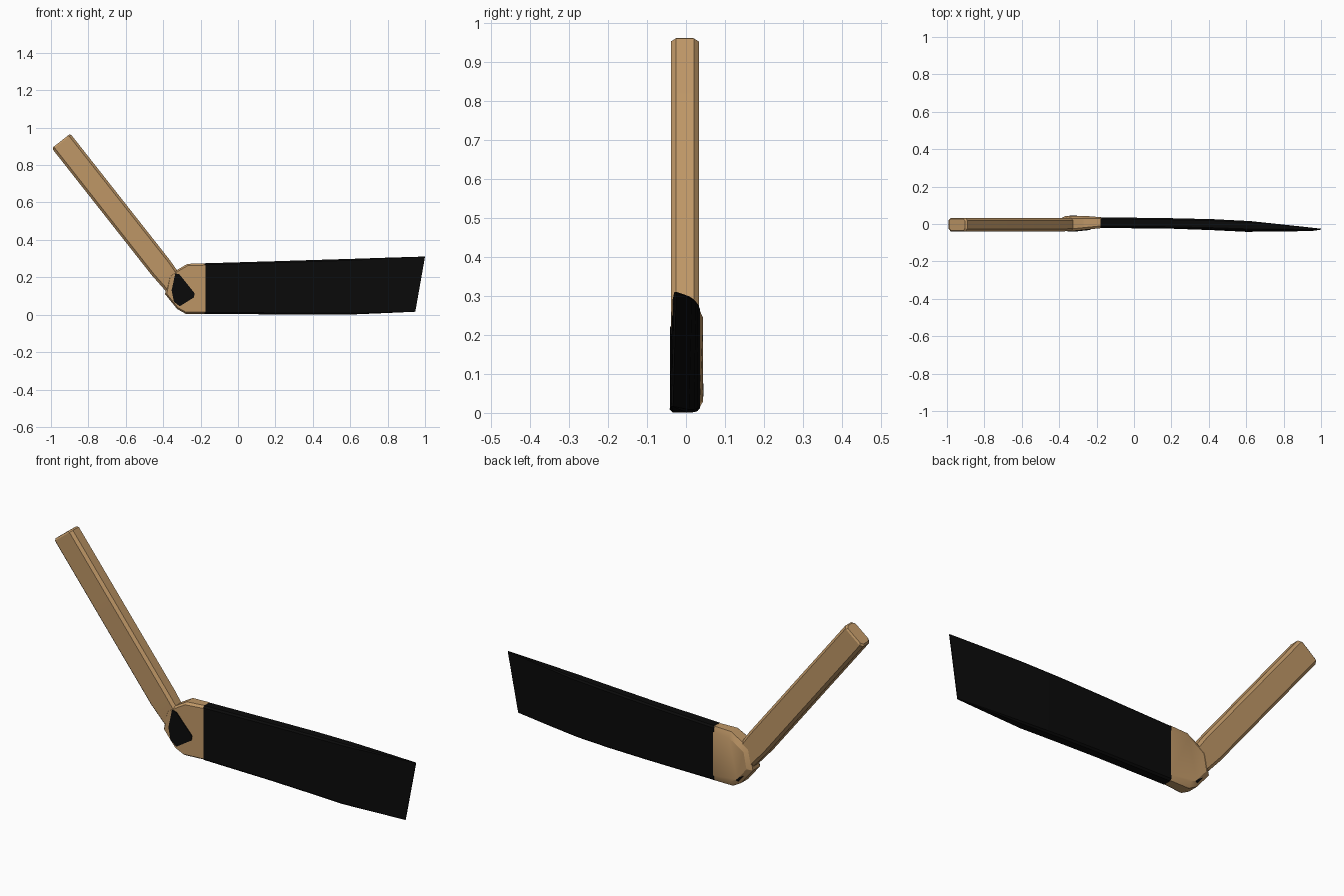
import bpy, bmesh
from mathutils import Vector

cube = bpy.data.objects.get("Cube")
if cube:
    bpy.data.objects.remove(cube, do_unlink=True)


def material(name, colour, rough):
    m = bpy.data.materials.new(name)
    m.use_nodes = True
    m.diffuse_color = (*colour, 1)
    bsdf = m.node_tree.nodes["Principled BSDF"]
    bsdf.inputs["Base Color"].default_value = (*colour, 1)
    bsdf.inputs["Roughness"].default_value = rough
    return m


wood = material("tan wood", (0.52, 0.31, 0.135), 0.7)
black = material("black tape", (0.003, 0.003, 0.003), 0.8)


def loft(name, rings, mat):
    """Skin a list of equal-length point rings and cap both ends."""
    bm = bmesh.new()
    loops = [[bm.verts.new(p) for p in ring] for ring in rings]
    n = len(loops[0])
    for a, b in zip(loops, loops[1:]):
        for i in range(n):
            j = (i + 1) % n
            bm.faces.new((a[i], a[j], b[j], b[i]))
    bm.faces.new(loops[0][::-1])
    bm.faces.new(loops[-1])
    bmesh.ops.recalc_face_normals(bm, faces=bm.faces)
    mesh = bpy.data.meshes.new(name)
    bm.to_mesh(mesh)
    bm.free()
    mesh.materials.append(mat)
    obj = bpy.data.objects.new(name, mesh)
    bpy.context.collection.objects.link(obj)
    bpy.ops.object.select_all(action='DESELECT')
    obj.select_set(True)
    bpy.context.view_layer.objects.active = obj
    bpy.ops.object.shade_smooth_by_angle(angle=0.4)
    return obj


def section(w, y0, y1, c):
    """Rectangle with chamfered corners, as (across, depth) pairs."""
    return [(-w + c, y0), (w - c, y0), (w, y0 + c), (w, y1 - c),
            (w - c, y1), (-w + c, y1), (-w, y1 - c), (-w, y0 + c)]


# Shaft: chamfered bar leaning up to the right-hand side
top, end = Vector((-0.946, 0, 0.929)), Vector((-0.325, 0, 0.14))
axis = (end - top).normalized()
across = Vector((-axis.z, 0, axis.x))
rings = []
for t, w, y0, y1, c in ((0, 0.055, -0.034, 0.028, 0.012), (0.008, 0.063, -0.039, 0.033, 0.013),
                        (0.86, 0.063, -0.039, 0.033, 0.013), (1, 0.055, -0.033, 0.033, 0.013)):
    mid = top.lerp(end, t)
    rings.append([mid + across * s * -1 + Vector((0, y, 0)) for s, y in section(w, y0, y1, c)])
loft("shaft", rings, wood)


# Heel: block joining the shaft to the blade, thinner towards the blade
def heel_front(x):
    t = min(max((x + 0.32) / 0.14, 0), 1)
    return -0.037 + 0.015 * t


outline = [(-0.39, 0.11), (-0.325, 0.03), (-0.28, 0.005), (-0.175, 0.005),
           (-0.175, 0.275), (-0.27, 0.272), (-0.325, 0.24), (-0.37, 0.21)]


def heel_ring(scale, depth):
    pts = []
    for x, z in outline:
        px = x if x > -0.18 else -0.26 + (x + 0.26) * scale
        pts.append((px, depth(px), 0.13 + (z - 0.13) * scale))
    return pts


loft("heel", [heel_ring(0.93, heel_front),
              heel_ring(1, lambda x: heel_front(x) + 0.012),
              heel_ring(1, lambda x: 0.030),
              heel_ring(0.8, lambda x: 0.036 if x > -0.18 else 0.044)], wood)

# Blade: long slab, curving forward and thinning to a slanted tip
# columns: top x, bottom x, top z, bottom z, front y, back y, forward lean at the bottom
stations = [(-0.178, -0.178, 0.275, 0.004, -0.021, 0.036, 0.000),
            (0.20, 0.20, 0.286, 0.002, -0.023, 0.031, 0.002),
            (0.42, 0.42, 0.293, 0.001, -0.028, 0.026, 0.005),
            (0.62, 0.60, 0.299, 0.001, -0.034, 0.016, 0.008),
            (0.80, 0.77, 0.305, 0.008, -0.032, -0.003, 0.008),
            (1.0, 0.948, 0.311, 0.016, -0.030, -0.025, 0.008)]
rings = []
for xt, xb, zt, zb, y0, y1, lean in stations:
    c = (y1 - y0) * 0.15
    half = (zt - zb) / 2
    ring = []
    for s, y in section(half, y0, y1, c):
        t = (s + half) / (2 * half)
        ring.append((xb + (xt - xb) * t, y - lean * (1 - t), zb + (zt - zb) * t))
    rings.append(ring)
loft("blade", rings, black)

# Painted patches on the front and back of the heel
patch = [(-0.335, 0.222), (-0.312, 0.215), (-0.232, 0.115), (-0.236, 0.092),
         (-0.312, 0.045), (-0.343, 0.07), (-0.355, 0.13)]
loft("front_patch", [[(x, heel_front(x) - d, z) for x, z in patch] for d in (0.004, -0.004)], black)
mark = [(-0.345, 0.075), (-0.322, 0.062), (-0.305, 0.045), (-0.318, 0.042)]
loft("back_patch", [[(x, y, z) for x, z in mark] for y in (0.037, 0.045)], black)
